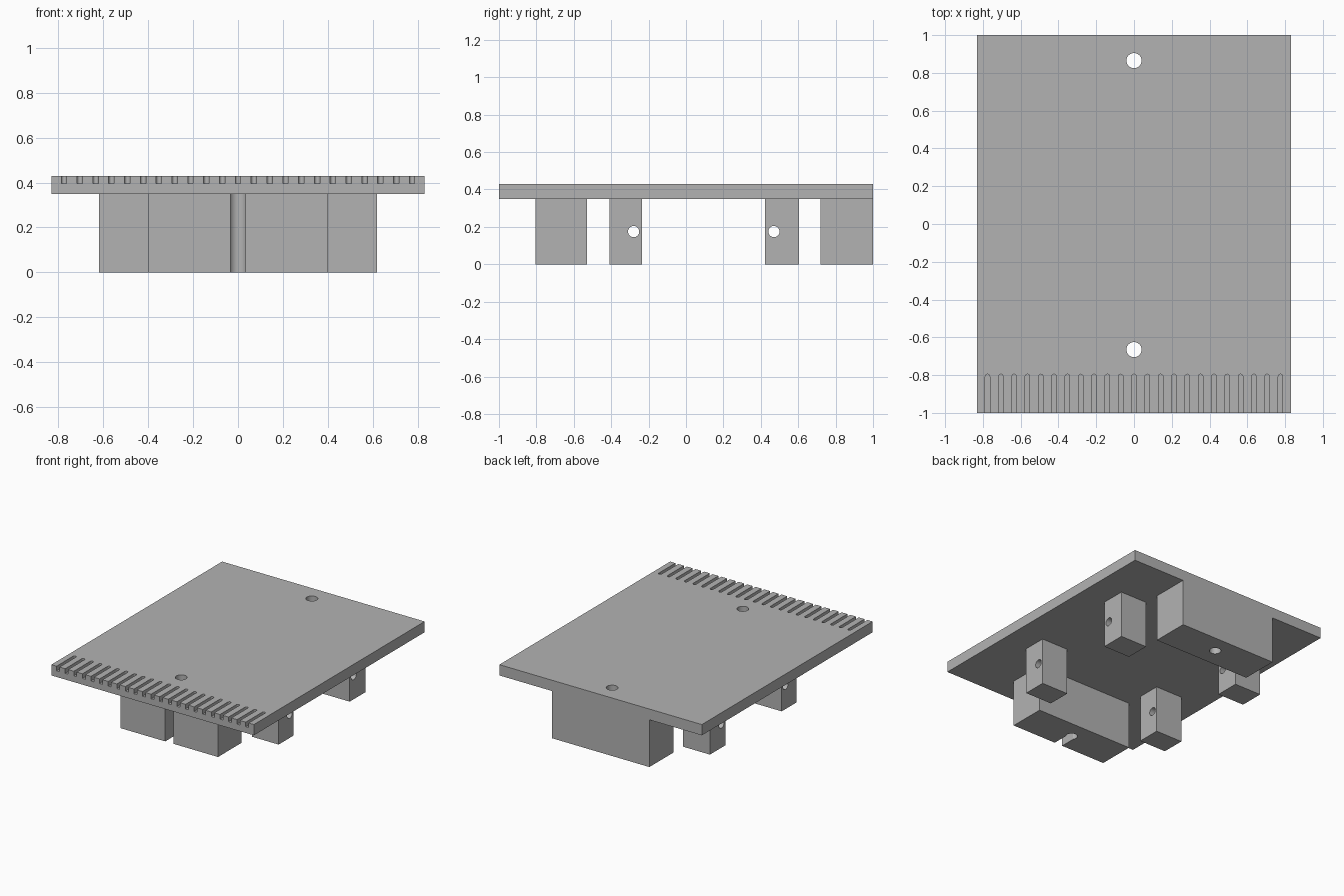
import bpy
import bmesh
from math import pi, cos, sin, radians
from mathutils import Matrix

cube = bpy.data.objects.get("Cube")
if cube:
    bpy.data.objects.remove(cube, do_unlink=True)

GREY = (0.45, 0.45, 0.45, 1.0)
grey = bpy.data.materials.new("plain grey")
grey.use_nodes = True
grey.diffuse_color = GREY
grey.node_tree.nodes["Principled BSDF"].inputs["Base Color"].default_value = GREY

HALF_X = 0.83
PLATE_BOTTOM, PLATE_TOP = 0.35, 0.43
HOLE_R = 0.04


def prism(name, outline, z0, z1, turn=None):
    """Extrude a flat outline from z0 to z1, optionally turned afterwards."""
    bm = bmesh.new()
    base = bm.faces.new([bm.verts.new((x, y, z0)) for x, y in outline])
    top = bmesh.ops.extrude_face_region(bm, geom=[base])["geom"]
    bmesh.ops.translate(bm, vec=(0, 0, z1 - z0),
                        verts=[g for g in top if isinstance(g, bmesh.types.BMVert)])
    if turn:
        bm.transform(turn)
    bmesh.ops.recalc_face_normals(bm, faces=bm.faces)
    mesh = bpy.data.meshes.new(name)
    bm.to_mesh(mesh)
    bm.free()
    mesh.materials.append(grey)
    obj = bpy.data.objects.new(name, mesh)
    bpy.context.collection.objects.link(obj)
    return obj


def rect(x0, x1, y0, y1):
    return [(x0, y0), (x1, y0), (x1, y1), (x0, y1)]


def circle(x, y, r, n=40):
    return [(x + r * cos(2 * pi * i / n), y + r * sin(2 * pi * i / n)) for i in range(n)]


def round_slot(x, y0, y1, r, n=8):
    """Slot outline, open at y0 and rounded at y1."""
    arc = [(x + r * cos(pi * i / n), y1 - r + r * sin(pi * i / n)) for i in range(n + 1)]
    return [(x - r, y0), (x + r, y0)] + arc


def carve(obj, cutters):
    """Cut each cutter out of the object, then discard the cutter."""
    bpy.context.view_layer.objects.active = obj
    for cutter in cutters:
        cutter.hide_render = True
        mod = obj.modifiers.new("cut", "BOOLEAN")
        mod.operation = "DIFFERENCE"
        mod.solver = "EXACT"
        mod.object = cutter
        bpy.ops.object.modifier_apply(modifier=mod.name)
        bpy.data.objects.remove(cutter, do_unlink=True)
    bpy.ops.object.select_all(action="DESELECT")
    obj.select_set(True)
    bpy.ops.object.shade_smooth_by_angle(angle=radians(30))


def bolt_cutter(y):
    return prism("bolt_cutter", circle(0, y, HOLE_R), -0.1, 0.6)


FRONT_BOLT, REAR_BOLT = -0.665, 0.865

# Top plate with two bolt holes and a comb of grooves along the front edge
plate = prism("top_plate", rect(-HALF_X, HALF_X, -1, 1), PLATE_BOTTOM, PLATE_TOP)
grooves = [prism("groove_cutter", round_slot(i * 0.0705, -1.1, -0.795, 0.012),
                 PLATE_TOP - 0.034, 0.6) for i in range(-11, 12)]
carve(plate, [bolt_cutter(FRONT_BOLT), bolt_cutter(REAR_BOLT)] + grooves)

# Rear block, flush with the back edge
rear = prism("rear_block", rect(-0.4, 0.4, 0.72, 1), 0, PLATE_BOTTOM)
carve(rear, [bolt_cutter(REAR_BOLT)])

# Front block, slotted from its front face to the bolt hole
front = prism("front_block", rect(-0.4, 0.4, -0.805, -0.53), 0, PLATE_BOTTOM)
slot = prism("slot_cutter", rect(-0.033, 0.033, -0.9, FRONT_BOLT), -0.1, 0.6)
carve(front, [bolt_cutter(FRONT_BOLT), slot])

# Four lugs with a cross hole for a rod
SIDEWAYS = Matrix(((0, 0, 1, 0), (1, 0, 0, 0), (0, 1, 0, 0), (0, 0, 0, 1)))
for end, y0, y1, hole_y in (("front", -0.41, -0.235, -0.28), ("rear", 0.423, 0.605, 0.47)):
    for side, sign in (("left", 1), ("right", -1)):
        x0, x1 = sorted((sign * 0.4, sign * 0.62))
        lug = prism(f"{end}_{side}_lug", rect(x0, x1, y0, y1), 0, PLATE_BOTTOM)
        rod = prism("rod_cutter", circle(hole_y, 0.175, 0.03), -1, 1, SIDEWAYS)
        carve(lug, [rod])
